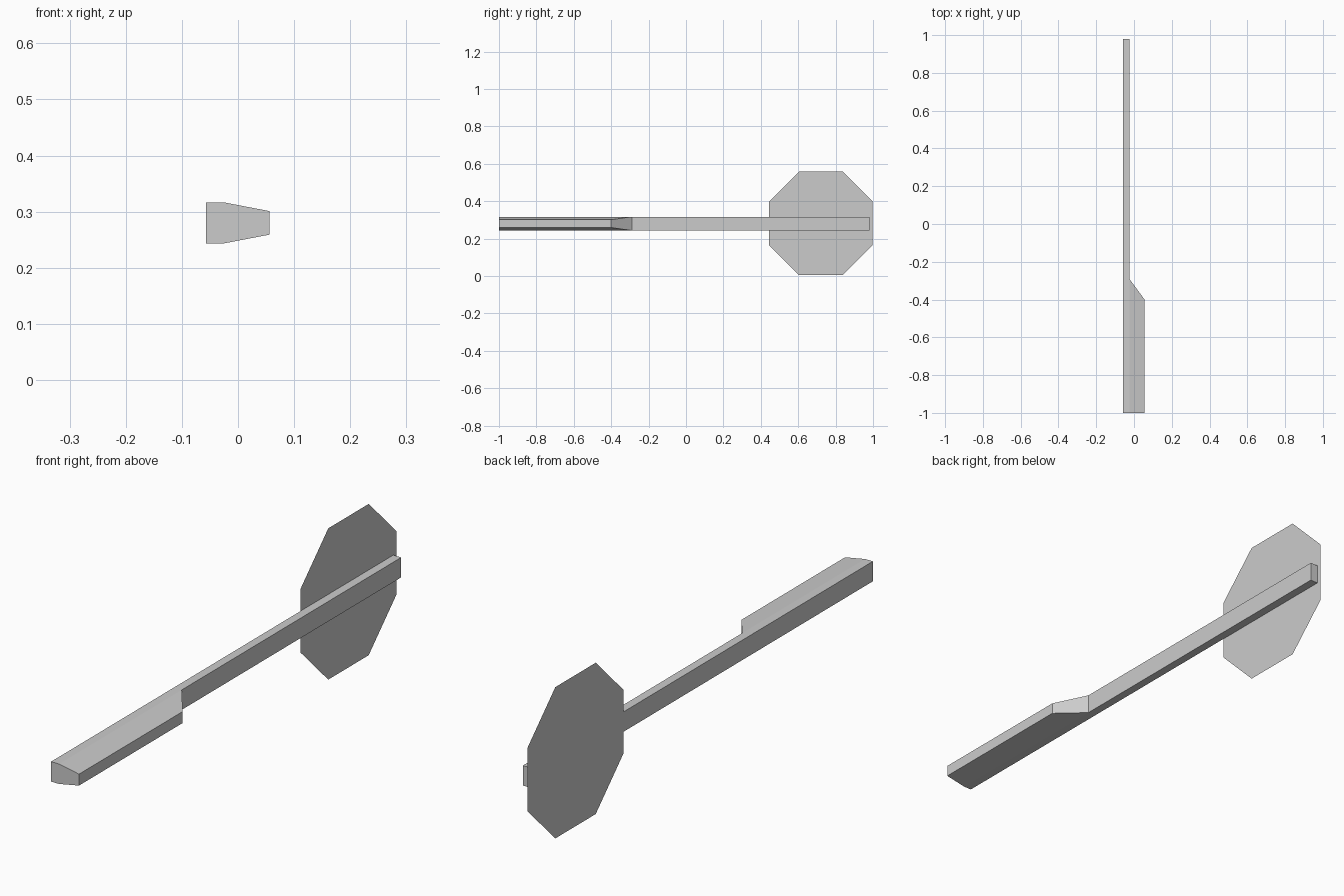
import bpy, bmesh

if "Cube" in bpy.data.objects:
    bpy.data.objects.remove(bpy.data.objects["Cube"])

grey = bpy.data.materials.new("light grey")
grey.diffuse_color = (0.6, 0.6, 0.6, 1)
grey.use_nodes = True
grey.node_tree.nodes["Principled BSDF"].inputs["Base Color"].default_value = grey.diffuse_color


def make_object(name, bm):
    mesh = bpy.data.meshes.new(name)
    bm.to_mesh(mesh)
    bm.free()
    mesh.materials.append(grey)
    obj = bpy.data.objects.new(name, mesh)
    bpy.context.collection.objects.link(obj)
    return obj


MID = 0.28          # height of the bar's centre line
LEFT = -0.057       # flat outer side of the bar

# Bar: plan outline (x, y, half height), thick spine with a tapered front wedge
outline = [(LEFT, -1, .0365), (-.025, -1, .0365), (.056, -1, .021),
           (.056, -.40, .021), (-.025, -.29, .0365),
           (-.025, .98, .0365), (LEFT, .98, .0365)]
bm = bmesh.new()
top = [bm.verts.new((x, y, MID + h)) for x, y, h in outline]
low = [bm.verts.new((x, y, MID - h)) for x, y, h in outline]
for ring in (top, low):
    bm.faces.new([ring[i] for i in (0, 1, 4, 5, 6)])   # flat spine
    bm.faces.new([ring[i] for i in (1, 2, 3, 4)])      # sloping wedge
for i in range(len(outline)):
    j = (i + 1) % len(outline)
    bm.faces.new((low[i], low[j], top[j], top[i]))
bmesh.ops.recalc_face_normals(bm, faces=bm.faces)
make_object("tapered_bar", bm)

# Plate: thin octagonal sheet lying against the flat side of the bar
bm = bmesh.new()
cy, r, c = 0.721, 0.277, 0.117
corners = [(c, -r), (-c, -r), (-r, -c), (-r, c),
           (-c, r), (c, r), (r, c), (r, -c)]
verts = [bm.verts.new((LEFT - 0.0003, cy + y, r + 0.004 + z)) for y, z in corners]
bm.faces.new(verts)
bm.normal_update()
if bm.faces[:][0].normal.x > 0:
    bmesh.ops.reverse_faces(bm, faces=bm.faces[:])
make_object("octagonal_plate", bm)
